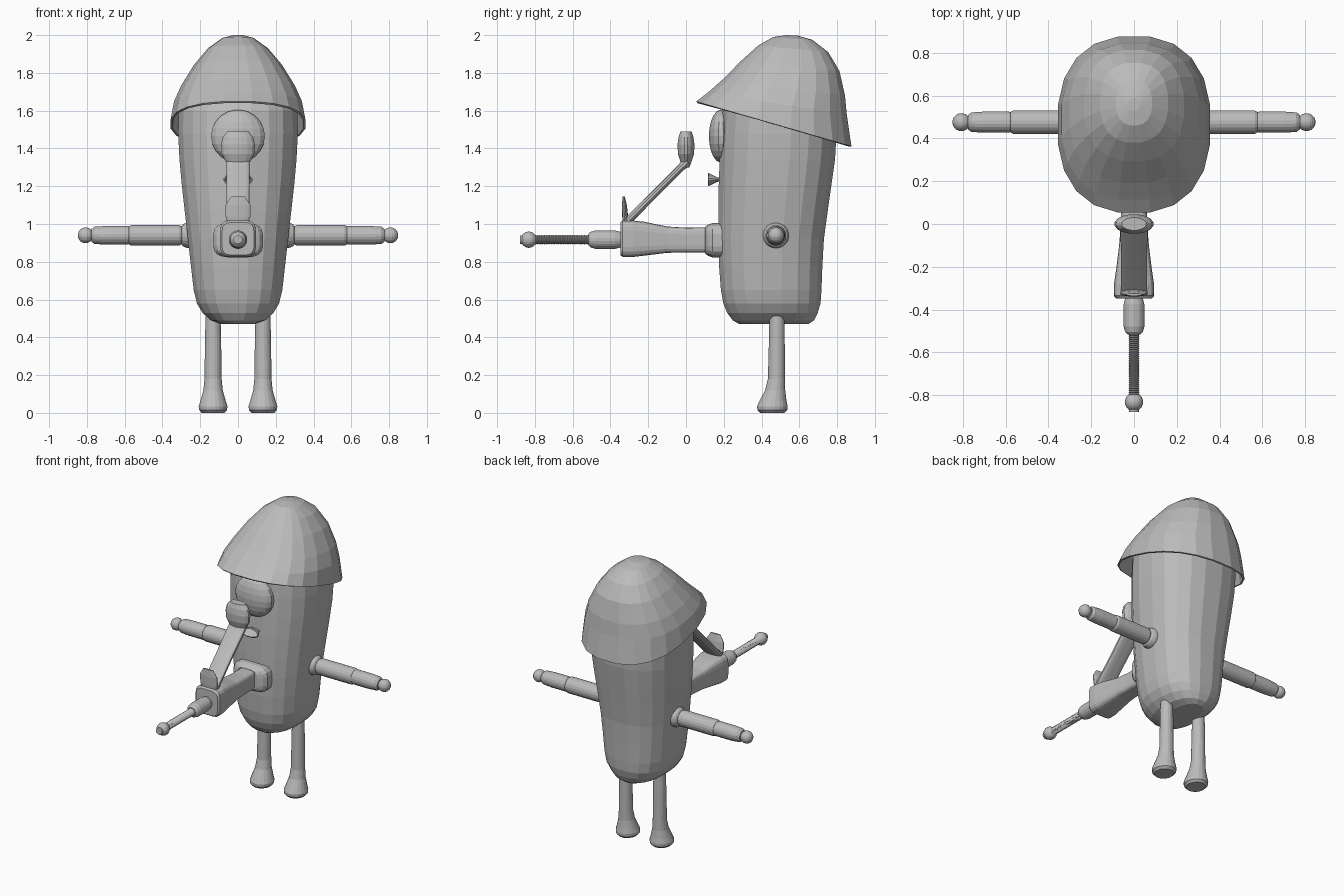
import bpy, bmesh, math
from mathutils import Matrix, Vector

grey = bpy.data.materials.new("plain grey")
grey.diffuse_color = (0.5, 0.5, 0.5, 1)

UP = Matrix.Identity(4)
FORWARD = Matrix.Rotation(math.pi / 2, 4, 'X')   # local z -> -y, local y -> z


def loft(name, rings, n=16, power=2.0, matrix=UP, caps=(True, True), smooth=False):
    """Rings are (z, centre y, radius x, radius y, tilt), tilt = rise in z at +y side."""
    bm = bmesh.new()
    loops = []
    for z, cy, rx, ry, tilt in rings:
        loop = []
        for i in range(n):
            a = 2 * math.pi * (i + 0.5) / n
            c, s = math.cos(a), math.sin(a)
            px = math.copysign(abs(c) ** (2 / power), c)
            py = math.copysign(abs(s) ** (2 / power), s)
            loop.append(bm.verts.new(matrix @ Vector((px * rx, cy + py * ry, z + py * tilt))))
        loops.append(loop)
    for a, b in zip(loops, loops[1:]):
        for i in range(n):
            j = (i + 1) % n
            bm.faces.new((a[i], a[j], b[j], b[i]))
    if caps[0]:
        bm.faces.new(loops[0][::-1])
    if caps[1]:
        bm.faces.new(loops[-1])
    for f in bm.faces:
        f.smooth = smooth
    mesh = bpy.data.meshes.new(name)
    bm.to_mesh(mesh)
    bm.free()
    mesh.materials.append(grey)
    ob = bpy.data.objects.new(name, mesh)
    bpy.context.collection.objects.link(ob)
    return ob


def lathe(name, profile, n=16, matrix=UP, cy=0.0, **kw):
    return loft(name, [(z, cy, r, r, 0) for z, r in profile], n, matrix=matrix, **kw)


def ball(name, centre, radii, n=16, stacks=10):
    rings = []
    for i in range(stacks + 1):
        a = math.pi * (0.03 + 0.94 * i / stacks)
        rings.append((-math.cos(a) * radii[2], 0, math.sin(a) * radii[0], math.sin(a) * radii[1], 0))
    return loft(name, rings, n, matrix=Matrix.Translation(centre))


def span(front, back, w):
    """Ring from its front (y, z) and back (y, z) points and half width."""
    return ((front[1] + back[1]) / 2, (front[0] + back[0]) / 2, w,
            (back[0] - front[0]) / 2, (back[1] - front[1]) / 2)


# Body
body = [(0.47, 0.28, 0.65, 0.09), (0.49, 0.245, 0.68, 0.145), (0.53, 0.215, 0.70, 0.19),
        (0.58, 0.195, 0.715, 0.22), (0.65, 0.182, 0.72, 0.237), (0.78, 0.172, 0.725, 0.252),
        (0.92, 0.168, 0.733, 0.268), (1.06, 0.168, 0.752, 0.284), (1.20, 0.17, 0.772, 0.300),
        (1.34, 0.175, 0.792, 0.313), (1.48, 0.182, 0.80, 0.32), (1.60, 0.192, 0.79, 0.318),
        (1.70, 0.24, 0.76, 0.27), (1.78, 0.34, 0.70, 0.18)]
loft("body", [span((f, z), (b, z), w) for z, f, b, w in body], n=20, power=2.4)

# Tilted hat with thin brim
hat = loft("hat", [
    span((0.05, 1.65), (0.88, 1.41), 0.36),
    span((0.11, 1.695), (0.855, 1.58), 0.342),
    span((0.19, 1.765), (0.845, 1.68), 0.305),
    span((0.29, 1.865), (0.815, 1.81), 0.235),
    span((0.38, 1.945), (0.755, 1.91), 0.16),
    span((0.46, 1.99), (0.67, 1.975), 0.085),
    span((0.53, 2.0), (0.59, 1.998), 0.03)], n=20, power=2.4, caps=(False, True))
solid = hat.modifiers.new("brim thickness", 'SOLIDIFY')
solid.thickness = 0.012
solid.offset = -1

# Face: round nose and open mouth
ball("nose", (0, 0.185, 1.465), (0.145, 0.065, 0.14))
mouth = loft("mouth", [(-0.20, 1.235, 0.03, 0.008, 0), (-0.165, 1.235, 0.05, 0.012, 0),
                       (-0.12, 1.235, 0.078, 0.036, 0)], matrix=FORWARD, caps=(True, False))
lip = mouth.modifiers.new("lip thickness", 'SOLIDIFY')
lip.thickness = 0.008
lip.offset = -1

# Legs and arms on both sides
for side, s in (("right", 1), ("left", -1)):
    loft(side + "_leg", [(0, 0.457, 0.06, 0.065, 0), (0.015, 0.457, 0.075, 0.08, 0),
                         (0.035, 0.457, 0.077, 0.082, 0), (0.07, 0.462, 0.066, 0.07, 0),
                         (0.12, 0.472, 0.052, 0.054, 0), (0.18, 0.479, 0.046, 0.046, 0),
                         (0.40, 0.481, 0.043, 0.042, 0), (0.51, 0.481, 0.040, 0.040, 0),
                         (0.53, 0.481, 0.034, 0.034, 0)],
         n=20, matrix=Matrix.Translation((s * 0.132, 0, 0)))
    out = Matrix.Translation((0, 0.476, 0.94)) @ Matrix.Rotation(s * math.pi / 2, 4, 'Y')
    lathe(side + "_shoulder", [(0.22, 0.07), (0.27, 0.068), (0.29, 0.06), (0.302, 0.045)], 20, out)
    lathe(side + "_upper_arm", [(0.25, 0.04), (0.295, 0.046), (0.31, 0.055), (0.565, 0.055),
                                (0.578, 0.048)], 20, out)
    lathe(side + "_forearm", [(0.57, 0.042), (0.582, 0.05), (0.70, 0.05), (0.76, 0.046),
                              (0.775, 0.035)], 20, out)
    ball(side + "_hand", (s * 0.807, 0.476, 0.94), (0.042, 0.042, 0.042))

# Front handle: rounded mount and flaring square grip
loft("front_mount", [(-0.215, 0.915, 0.12, 0.08, 0), (-0.19, 0.914, 0.133, 0.092, 0),
                     (-0.14, 0.914, 0.133, 0.092, 0), (-0.115, 0.914, 0.115, 0.082, 0),
                     (-0.10, 0.914, 0.08, 0.07, 0)], n=20, power=3.5, matrix=FORWARD)
loft("front_grip", [(-0.13, 0.915, 0.06, 0.068, 0), (0.0, 0.915, 0.062, 0.066, 0),
                    (0.10, 0.917, 0.07, 0.070, 0), (0.22, 0.922, 0.085, 0.090, 0),
                    (0.28, 0.922, 0.094, 0.097, 0), (0.335, 0.922, 0.095, 0.097, 0),
                    (0.348, 0.922, 0.085, 0.087, 0)], n=20, power=4.5, matrix=FORWARD)

# Front rod: cuff, ribbed rod, ball and tip
lathe("rod_cuff", [(0.33, 0.035), (0.352, 0.043), (0.375, 0.049), (0.48, 0.049), (0.505, 0.042),
                   (0.517, 0.03)], 20, FORWARD, cy=0.917)
ribs = 32
lathe("ribbed_rod", [(0.505 + 0.295 * i / (2 * ribs), 0.026 if i % 2 else 0.022)
                     for i in range(2 * ribs + 1)], 16, FORWARD, cy=0.917)
ball("rod_ball", (0, -0.832, 0.917), (0.043, 0.043, 0.043))
lathe("rod_tip", [(0.85, 0.024), (0.878, 0.024), (0.88, 0.02)], 12, FORWARD, cy=0.917)

# Upright lever: slanted bar, thumb plate and knob
slant = Matrix.Translation((0, -0.315, 1.01)) @ Matrix.Rotation(-math.pi / 4, 4, 'X')
loft("lever_bar", [(0, 0, 0.062, 0.021, 0), (0.22, 0, 0.061, 0.020, 0), (0.41, 0, 0.064, 0.020, 0),
                   (0.455, 0.0, 0.064, 0.026, 0)], n=16, power=3.0, matrix=slant)
loft("lever_knob", [(1.30, 0.0, 0.05, 0.018, 0), (1.33, 0, 0.066, 0.030, 0),
                    (1.37, 0, 0.088, 0.043, 0), (1.42, 0, 0.092, 0.046, 0),
                    (1.46, 0, 0.082, 0.040, 0), (1.49, 0, 0.058, 0.030, 0)], n=16)
loft("thumb_plate", [(0.99, -0.32, 0.05, 0.014, 0), (1.04, -0.322, 0.067, 0.016, 0),
                     (1.10, -0.326, 0.067, 0.013, 0), (1.145, -0.33, 0.038, 0.006, 0)], n=16)
